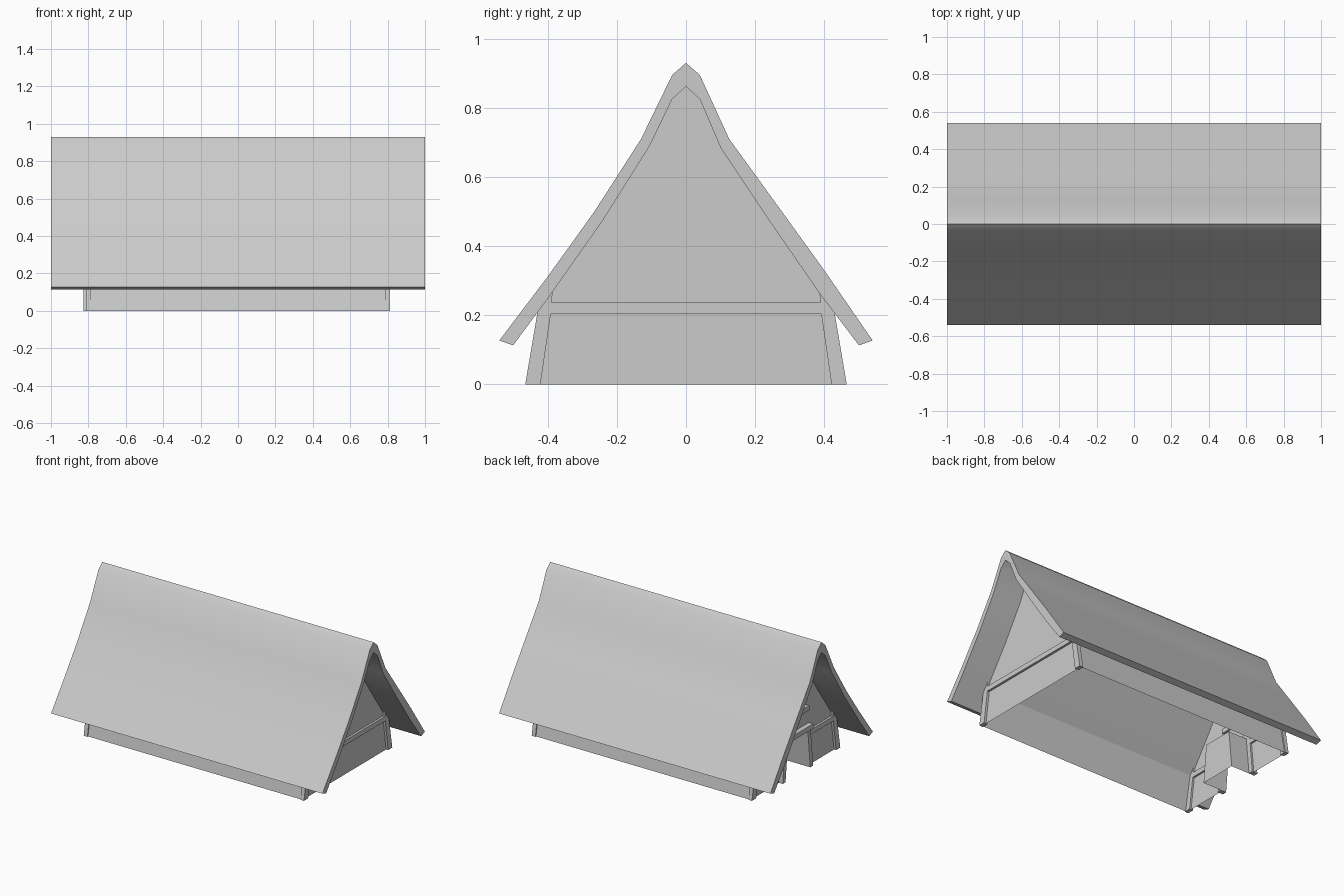
import bpy, bmesh

if "Cube" in bpy.data.objects:
    bpy.data.objects.remove(bpy.data.objects["Cube"])


def make(name, verts, faces):
    me = bpy.data.meshes.new(name)
    me.from_pydata(verts, [], faces)
    ob = bpy.data.objects.new(name, me)
    bpy.context.collection.objects.link(ob)
    return ob


def prism(name, prof, x0, x1):
    """Solid made by sweeping a (y, z) outline along x."""
    n = len(prof)
    verts = [(x, y, z) for x in (x0, x1) for y, z in prof]
    faces = [tuple(range(n)), tuple(range(2 * n - 1, n - 1, -1))]
    faces += [(i, i + n, (i + 1) % n + n, (i + 1) % n) for i in range(n)]
    ob = make(name, verts, faces)
    bm = bmesh.new()
    bm.from_mesh(ob.data)
    bmesh.ops.recalc_face_normals(bm, faces=bm.faces)
    bm.to_mesh(ob.data)
    bm.free()
    return ob


def bar(name, x0, x1, y0, y1, z0, z1):
    return prism(name, [(y0, z0), (y1, z0), (y1, z1), (y0, z1)], x0, x1)


# Curved thatched roof, full length
outer = [(-.54, .127), (-.40, .312), (-.265, .50), (-.13, .71), (-.04, .895), (0, .93),
         (.04, .895), (.125, .71), (.265, .517), (.40, .33), (.54, .127)]
inner = [(.50, .113), (.385, .265), (.24, .475), (.10, .685), (.04, .825), (0, .862),
         (-.04, .825), (-.105, .69), (-.24, .475), (-.40, .248), (-.50, .113)]
roof = prism("roof", outer + inner, -1, 1)
bpy.context.view_layer.objects.active = roof
roof.select_set(True)
bpy.ops.object.shade_smooth_by_angle(angle=0.52)
roof.select_set(False)

# Leaning long walls (open underneath, single skin)
W = .797
for s, side in ((-1, "front"), (1, "back")):
    quad = [(-W, s * .458, 0), (W, s * .458, 0), (W, s * .414, .235), (-W, s * .414, .235)]
    make(side + "_wall", quad, [(0, 1, 2, 3) if s < 0 else (3, 2, 1, 0)])

# Gable walls; the left one has the doorway
top = [(.458, 0), (.415, .228)] + inner[1:-1] + [(-.415, .228), (-.458, 0)]
door = [(-.13, 0), (-.105, .25), (.105, .25), (.13, 0)]
make("right_gable", [(W, y, z) for y, z in top], [tuple(range(len(top)))])
left = top + door
make("left_gable", [(-W, y, z) for y, z in left], [tuple(range(len(left)))[::-1]])

# Recessed door alcove
D = -.65
verts = [(x, y, z) for x in (-W, D) for y, z in door]
make("door_alcove", verts, [(0, 1, 5, 4), (1, 2, 6, 5), (2, 3, 7, 6)])
make("door_panel", [(D, y, z) for y, z in door], [(0, 1, 2, 3)])

# Corner posts
for sx in (-1, 1):
    for sy in (-1, 1):
        prof = [(sy * .421, 0), (sy * .465, 0), (sy * .426, .23), (sy * .385, .28), (sy * .391, .205)]
        prism("corner_post", prof, sx * .785, sx * .812)

# Gable cross beams
bar("right_beam", .785, .812, -.405, .405, .205, .237)
for s in (-1, 1):
    bar("left_beam", -.812, -.785, s * .13, s * .405, .205, .237)

# Door frame, lintel and upper plank
for s in (-1, 1):
    prism("door_jamb", [(s * .13, 0), (s * .16, 0), (s * .135, .25), (s * .105, .25)], -.825, -.785)
bar("door_lintel", -.83, -.785, -.155, .155, .25, .282)
bar("upper_plank", -.825, -.785, -.12, .12, .385, .415)
